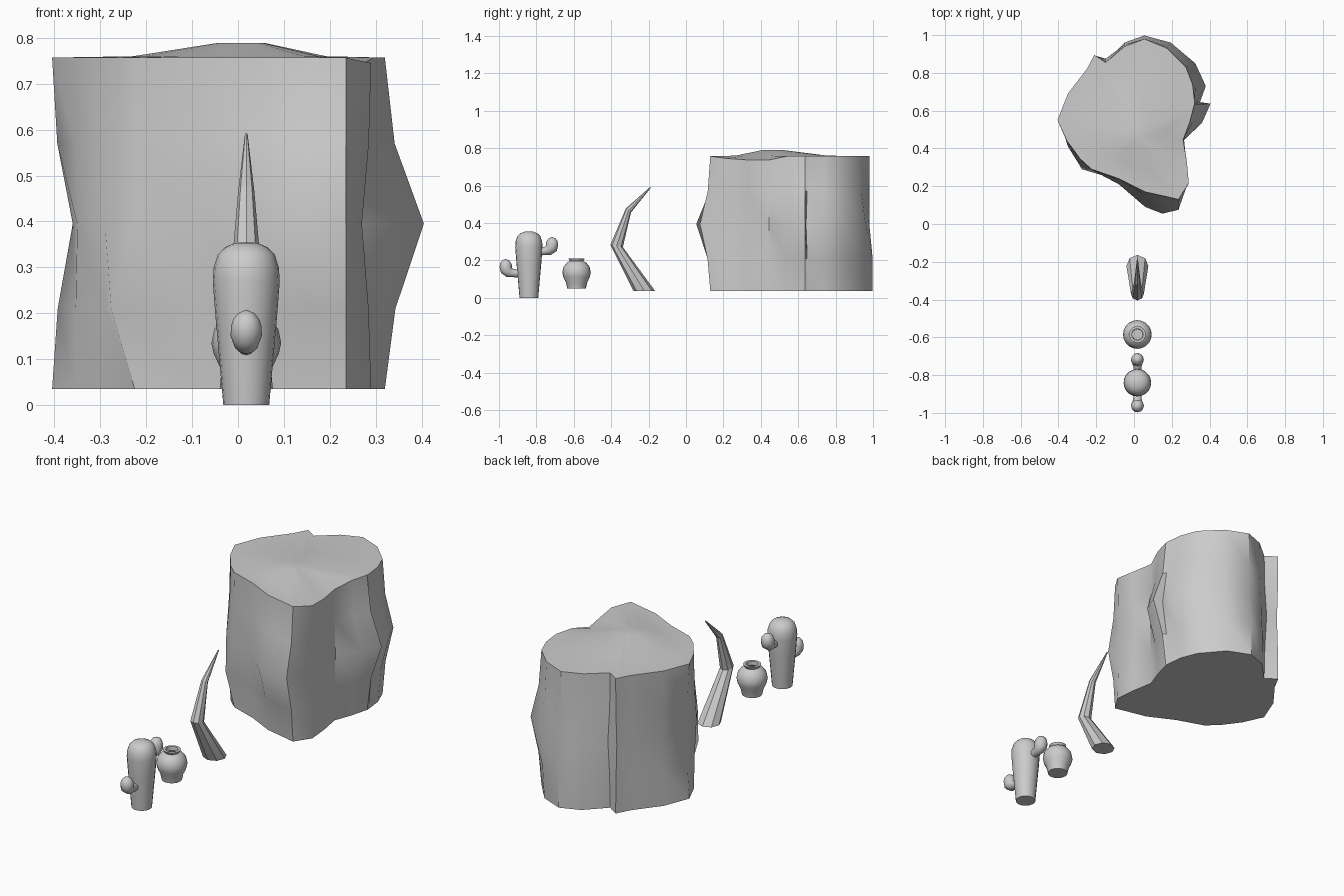
import bpy, bmesh, math
from mathutils import Vector

if "Cube" in bpy.data.objects:
    bpy.data.objects.remove(bpy.data.objects["Cube"])


def finish(name, rings, smooth=None, cap_start=True, cap_end=True):
    """Skin a list of equal-sized vertex rings into one object."""
    bm = bmesh.new()
    vr = [[bm.verts.new(p) for p in ring] for ring in rings]
    n = len(vr[0])
    for a, b in zip(vr, vr[1:]):
        for i in range(n):
            j = (i + 1) % n
            bm.faces.new((a[i], a[j], b[j], b[i]))
    if cap_start:
        bm.faces.new(vr[0][::-1])
    if cap_end:
        bm.faces.new(vr[-1])
    bmesh.ops.remove_doubles(bm, verts=bm.verts, dist=0.0003)
    bmesh.ops.recalc_face_normals(bm, faces=bm.faces)
    me = bpy.data.meshes.new(name)
    bm.to_mesh(me)
    bm.free()
    ob = bpy.data.objects.new(name, me)
    bpy.context.collection.objects.link(ob)
    if smooth:
        bpy.ops.object.select_all(action='DESELECT')
        bpy.context.view_layer.objects.active = ob
        ob.select_set(True)
        bpy.ops.object.shade_smooth_by_angle(angle=math.radians(smooth))
    return ob


def lathe(name, x, y, profile, n=20, smooth=40, **caps):
    """Revolve (radius, z) pairs about a vertical axis."""
    rings = [[(x + r * math.cos(k * math.tau / n), y + r * math.sin(k * math.tau / n), z)
              for k in range(n)] for r, z in profile]
    return finish(name, rings, smooth, **caps)


def sweep(name, x, path, n=12, smooth=50):
    """Tube through (y, z, radius, tilt) stations; tilt is the ring's lean in degrees."""
    rings = []
    for y, z, r, tilt in path:
        t = math.radians(tilt)
        u = Vector((0, math.cos(t), math.sin(t)))
        rings.append([Vector((x, y, z)) + r * (math.cos(k * math.tau / n) * u
                      + math.sin(k * math.tau / n) * Vector((1, 0, 0))) for k in range(n)])
    return finish(name, rings, smooth)


# Boulder: outline (x, y) plus the sideways push (dx, dy) at mid height
outline = [
    (-.405, .55, .045, 0), (-.35, .69, .01, 0), (-.25, .82, 0, 0), (-.21, .895, 0, -.01),
    (-.15, .855, 0, .02), (-.05, .94, 0, .01), (.055, .98, 0, 0), (.175, .93, .02, .03),
    (.275, .83, .05, .02), (.31, .74, .07, -.01), (.32, .65, .028, -.008),
    (.32, .635, .085, .002), (.295, .54, .065, -.005), (.26, .445, .005, 0),
    (.28, .33, -.01, 0), (.29, .215, -.02, 0), (.235, .13, 0, -.055),
    (.15, .15, 0, -.095), (.06, .17, 0, -.08), (-.08, .24, 0, -.03),
    (-.225, .29, -.005, 0), (-.285, .345, -.005, -.03), (-.355, .44, .005, -.03)]
dips = {13: -.02, 14: -.02, 15: -.012}
levels = [(.035, 0), (.21, .27), (.395, 1), (.57, .25), (.757, 0)]
rings = []
for z, w in levels:
    ring = []
    for i, (x, y, dx, dy) in enumerate(outline):
        px, py, pz = x + dx * w, y + dy * w, z
        if z > .7:
            pz += dips.get(i, 0)
        if i == 20 and z == .21:
            px -= .05
        if z < .3 and y > .9:
            py += .018
        ring.append((px, py, pz))
    rings.append(ring)
for s, z in [(.58, .760), (.14, .789)]:
    rings.append([(.015 + (x - .015) * s, .45 + (y - .45) * s, z) for x, y, _, _ in outline])
finish("boulder", rings, 35)

# Curved horn
sweep("horn", .018, [(-.222, .035, .058, 0), (-.371, .277, .034, -10),
                     (-.308, .467, .0175, -38), (-.19, .59, .003, -45)], n=8, smooth=20)

# Hollow clay pot
lathe("pot", .018, -.585, [(.05, .05), (.056, .08), (.071, .112), (.076, .135), (.070, .165),
                           (.052, .188), (.036, .196), (.044, .210), (.030, .210),
                           (.028, .190), (.058, .165), (.062, .13), (.044, .07)])

# Cactus trunk
CX, CY = .018, -.84
lathe("cactus_trunk", CX, CY, [(.05, 0), (.057, .08), (.066, .18), (.073, .27), (.071, .300),
                               (.062, .328), (.046, .344), (.025, .353), (.0001, .355)],
      cap_end=False)

# Cactus arms: narrow joint, rounded elbow, fat upright tip
for name, d, dz in (("front_arm", -1, 0), ("back_arm", 1, .118)):
    path = [(.04, .128, .02, 90), (.085, .132, .022, 85), (.105, .136, .028, 60),
            (.120, .150, .034, 30), (.124, .170, .0335, 10), (.124, .186, .029, 0),
            (.124, .200, .018, 0), (.124, .208, .0001, 0)]
    sweep(name, CX, [(CY + d * y, z + dz, r, -d * t) for y, z, r, t in path])
